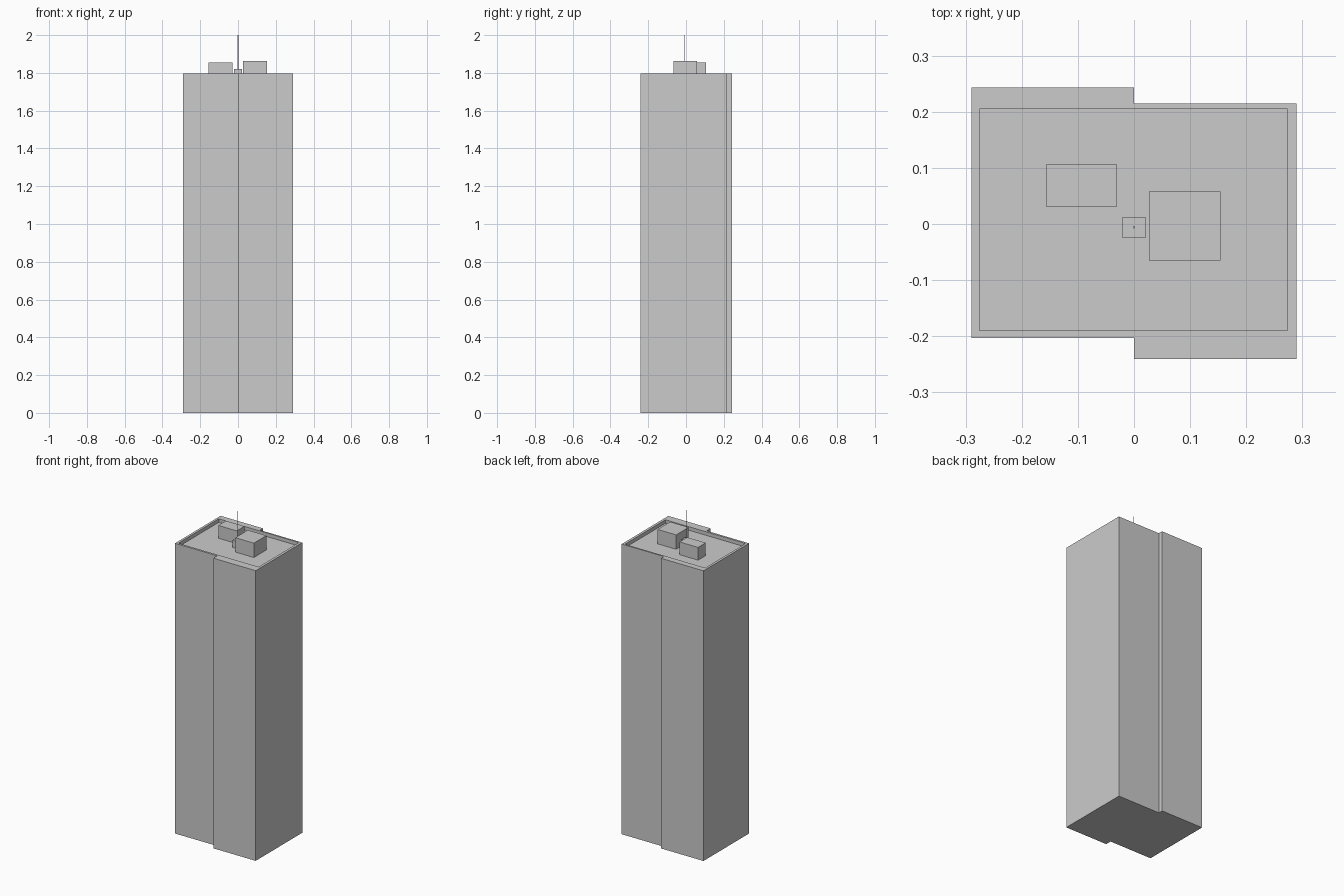
import bpy
import bmesh

if "Cube" in bpy.data.objects:
    bpy.data.objects.remove(bpy.data.objects["Cube"])

ROOF, FLOOR = 1.797, 1.775


def prism(name, outline, z0, z1):
    """Extrude a flat outline from z0 up to z1."""
    bm = bmesh.new()
    face = bm.faces.new([bm.verts.new((x, y, z0)) for x, y in outline])
    top = bmesh.ops.extrude_face_region(bm, geom=[face])["geom"]
    verts = [g for g in top if isinstance(g, bmesh.types.BMVert)]
    bmesh.ops.translate(bm, vec=(0, 0, z1 - z0), verts=verts)
    bmesh.ops.recalc_face_normals(bm, faces=bm.faces)
    mesh = bpy.data.meshes.new(name)
    bm.to_mesh(mesh)
    bm.free()
    obj = bpy.data.objects.new(name, mesh)
    bpy.context.collection.objects.link(obj)
    return obj


def block(name, x0, x1, y0, y1, z0, z1):
    return prism(name, [(x0, y0), (x1, y0), (x1, y1), (x0, y1)], z0, z1)


# Tower: two slabs slipped past each other
tower = prism("tower", [(-0.29, -0.203), (0, -0.203), (0, -0.241), (0.29, -0.241),
                        (0.29, 0.215), (0, 0.215), (0, 0.243), (-0.29, 0.243)], 0, ROOF)

# Sunken roof behind the parapet
cutter = block("roof_cutter", -0.275, 0.274, -0.19, 0.205, FLOOR, ROOF + 0.1)
cut = tower.modifiers.new("sunken_roof", "BOOLEAN")
cut.operation = "DIFFERENCE"
cut.solver = "EXACT"
cut.object = cutter
bpy.context.view_layer.objects.active = tower
tower.select_set(True)
bpy.ops.object.modifier_apply(modifier=cut.name)
bpy.data.objects.remove(cutter)

# Rooftop plant rooms
block("plant_room_left", -0.157, -0.03, 0.031, 0.106, FLOOR, 1.854)
block("plant_room_right", 0.027, 0.154, -0.065, 0.058, FLOOR, 1.864)

# Antenna on its base
block("antenna_base", -0.021, 0.021, -0.024, 0.012, FLOOR, 1.82)
bpy.ops.mesh.primitive_cylinder_add(vertices=8, radius=0.002, depth=0.18,
                                    location=(0, -0.006, 1.91))
bpy.context.object.name = "antenna"
